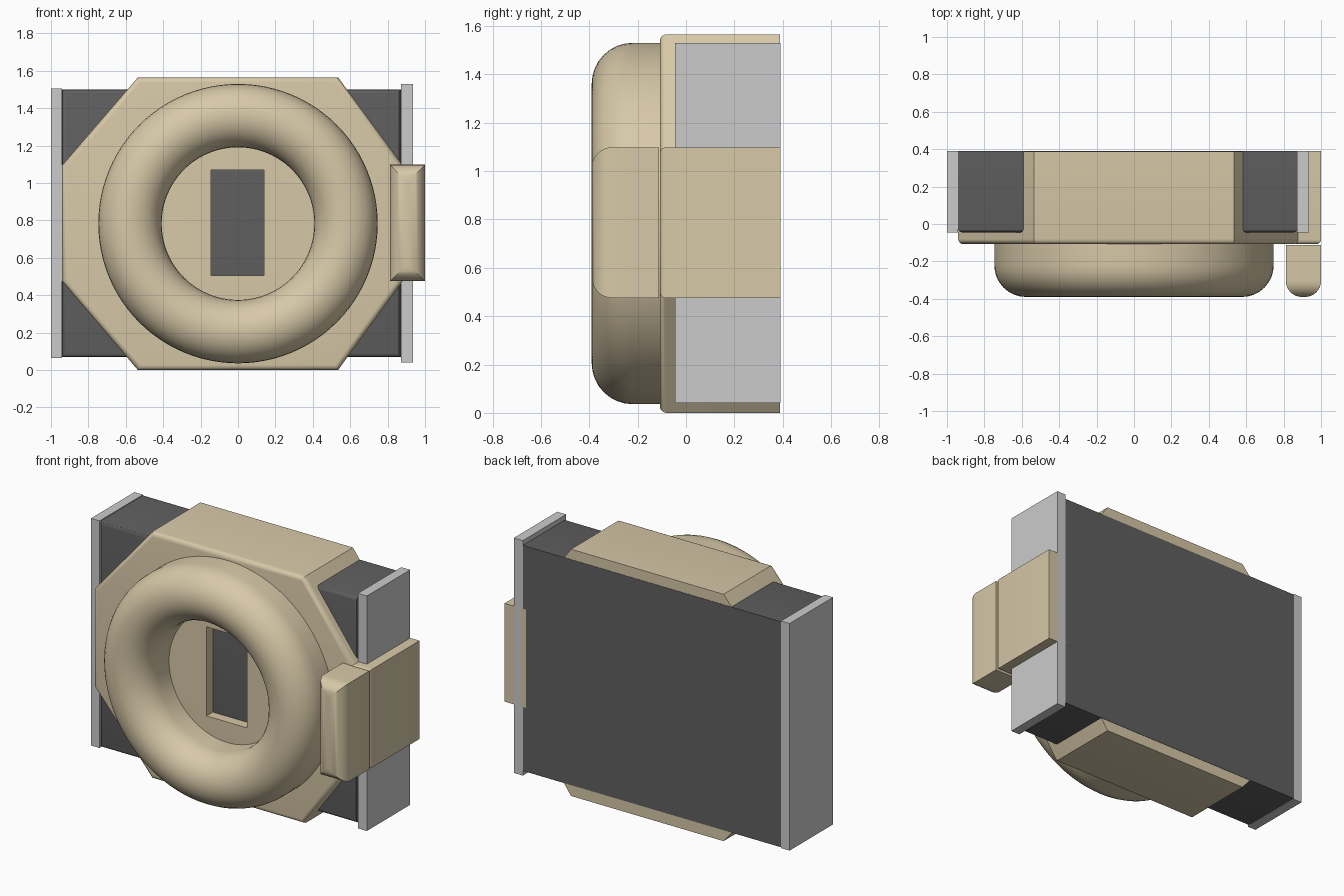
import bpy, bmesh, math
from mathutils import Matrix

if "Cube" in bpy.data.objects:
    bpy.data.objects.remove(bpy.data.objects["Cube"])

def material(name, rgb):
    m = bpy.data.materials.new(name)
    m.diffuse_color = (*rgb, 1)
    m.use_nodes = True
    m.node_tree.nodes["Principled BSDF"].inputs["Base Color"].default_value = m.diffuse_color
    return m

TAN = material("tan", (0.68, 0.58, 0.39))
DARK = material("dark_grey", (0.115, 0.115, 0.115))
LIGHT = material("light_grey", (0.6, 0.6, 0.58))
BACK = 0.39

def finish(name, bm, mat):
    bmesh.ops.recalc_face_normals(bm, faces=bm.faces)
    me = bpy.data.meshes.new(name)
    bm.to_mesh(me)
    bm.free()
    ob = bpy.data.objects.new(name, me)
    bpy.context.collection.objects.link(ob)
    if mat:
        me.materials.append(mat)
    smooth(ob)
    return ob

def smooth(ob):
    bpy.ops.object.select_all(action='DESELECT')
    ob.select_set(True)
    bpy.context.view_layer.objects.active = ob
    bpy.ops.object.shade_smooth_by_angle(angle=math.radians(30))

def prism(name, outline, y0, y1, mat, fillet=0, segments=5):
    """Extrude an x-z outline along y, rounding the edges of its front face."""
    bm = bmesh.new()
    front = [bm.verts.new((x, y0, z)) for x, z in outline]
    back = [bm.verts.new((x, y1, z)) for x, z in outline]
    face = bm.faces.new(front)
    bm.faces.new(back[::-1])
    n = len(outline)
    for i in range(n):
        j = (i + 1) % n
        bm.faces.new((front[i], back[i], back[j], front[j]))
    bmesh.ops.recalc_face_normals(bm, faces=bm.faces)
    if fillet:
        bmesh.ops.bevel(bm, geom=list(face.edges), offset=fillet, segments=segments,
                        profile=0.5, affect='EDGES', clamp_overlap=True)
    return finish(name, bm, mat)

def rect(x0, x1, z0, z1):
    return [(x0, z0), (x1, z0), (x1, z1), (x0, z1)]

# Dark core and the two pale end plates
prism("core_block", rect(-0.94, 0.872, 0.07, 1.5), -0.045, BACK, DARK, 0.02, 3)
prism("left_end_plate", rect(-1, -0.94, 0.065, 1.505), -0.045, BACK, LIGHT)
prism("right_end_plate", rect(0.872, 0.935, 0.04, 1.53), -0.045, BACK, LIGHT)

# Octagonal housing, full depth around the core
octagon = [(-0.535, 0), (0.535, 0), (0.88, 0.475), (0.88, 1.095),
           (0.535, 1.565), (-0.535, 1.565), (-0.94, 1.095), (-0.94, 0.475)]
housing = prism("octagonal_housing", octagon, -0.108, BACK - 0.002, TAN, 0.028)

# Rectangular window cut in the housing down to the core
cutter = prism("window_cutter", rect(-0.145, 0.14, 0.505, 1.07), -0.3, 0.0, None)
cutter.hide_render = True
mod = housing.modifiers.new("window", 'BOOLEAN')
mod.operation, mod.solver, mod.object = 'DIFFERENCE', 'EXACT', cutter
bpy.context.view_layer.objects.active = housing
bpy.ops.object.modifier_apply(modifier=mod.name)
bpy.data.objects.remove(cutter)
smooth(housing)

# Raised ring: lathe a half-round-topped wall about the y axis
r_in, r_out, y_base, y_front = 0.408, 0.747, -0.105, -0.39
mid, rad = (r_in + r_out) / 2, (r_out - r_in) / 2
profile = [(r_out, y_base)]
for i in range(17):
    a = math.pi * i / 16
    profile.append((mid + rad * math.cos(a), y_front + rad - rad * math.sin(a)))
profile.append((r_in, y_base))
bm = bmesh.new()
vs = [bm.verts.new((r, y, 0)) for r, y in profile]
es = [bm.edges.new((vs[i], vs[(i + 1) % len(vs)])) for i in range(len(vs))]
bmesh.ops.spin(bm, geom=vs + es, cent=(0, 0, 0), axis=(0, 1, 0),
               angle=math.tau, steps=96)
bmesh.ops.remove_doubles(bm, verts=bm.verts, dist=1e-4)
bmesh.ops.transform(bm, matrix=Matrix.Translation((0, 0, 0.783)), verts=bm.verts)
finish("raised_ring", bm, TAN)

# Side block with a rounded knob in front of it
prism("side_block", rect(0.85, 1, 0.475, 1.098), -0.108, BACK, TAN, 0.025)
prism("side_knob", rect(0.812, 1, 0.475, 1.098), -0.39, -0.112, TAN, 0.085, 8)
